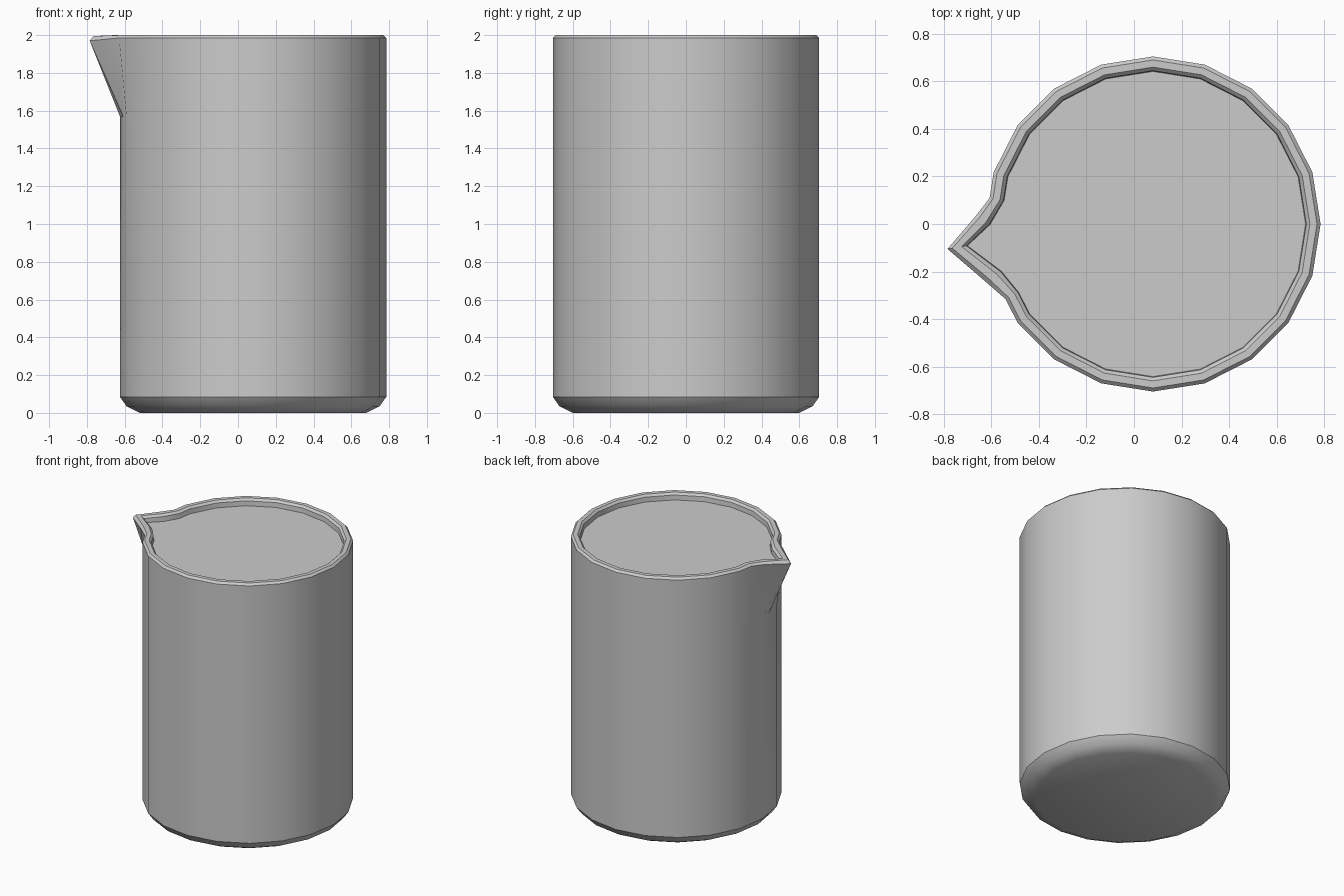
import bpy, bmesh, math
from mathutils import Vector

if "Cube" in bpy.data.objects:
    bpy.data.objects.remove(bpy.data.objects["Cube"])

CX, R, R_IN = 0.08, 0.705, 0.645
# 20-sided outline, with edge midpoints added around the spout
STEPS = sorted(list(range(0, 360, 18)) + [171, 189, 207])
# spout outline points by angle: (outer, inner)
SPOUT = {180: ((-0.665, 0.035), (-0.608, 0.0)),
         189: ((-0.785, -0.105), (-0.705, -0.092)),
         198: ((-0.63, -0.238), (-0.562, -0.2))}


def polygon_point(a, r):
    """Point on the 20-gon; in-between angles land on the flat side."""
    k = r if a % 18 == 0 else r * math.cos(math.radians(9))
    t = math.radians(a)
    return Vector((CX + k * math.cos(t), k * math.sin(t)))


def round_ring(r, z):
    return [(*polygon_point(a, r), z) for a in STEPS]


def rim_ring(t, z, tip_z):
    """Rim outline blended from outer (t=0) to inner (t=1)."""
    out = []
    for a in STEPS:
        if a in SPOUT:
            o, i = (Vector(p) for p in SPOUT[a])
        else:
            o, i = polygon_point(a, R), polygon_point(a, R_IN)
        out.append((*o.lerp(i, t), tip_z if a == 189 else z))
    return out


def build(name, rings, cap_start, cap_end):
    bm = bmesh.new()
    loops = [[bm.verts.new(p) for p in ring] for ring in rings]
    n = len(STEPS)
    for lo, hi in zip(loops, loops[1:]):
        for i in range(n):
            j = (i + 1) % n
            bm.faces.new((lo[i], lo[j], hi[j], hi[i]))
    if cap_start:
        bm.faces.new(loops[0][::-1])
    if cap_end:
        bm.faces.new(loops[-1])
    me = bpy.data.meshes.new(name)
    bm.to_mesh(me)
    bm.free()
    ob = bpy.data.objects.new(name, me)
    bpy.context.collection.objects.link(ob)
    bpy.ops.object.select_all(action='DESELECT')
    ob.select_set(True)
    bpy.context.view_layer.objects.active = ob
    bpy.ops.object.shade_smooth_by_angle(angle=math.radians(32))
    return ob


# Beaker wall: rounded base, straight side, spout and bevelled lip
build("beaker", [
    round_ring(0.60, 0.0), round_ring(0.67, 0.035), round_ring(R, 0.085),
    round_ring(R, 1.57),
    rim_ring(0.0, 1.985, 1.97), rim_ring(0.25, 2.0, 1.995),
    rim_ring(0.75, 2.0, 1.995), rim_ring(1.0, 1.985, 1.98),
    rim_ring(1.05, 1.95, 1.95)], True, False)

# Liquid filling the beaker to just under the lip
build("liquid_surface", [rim_ring(1.05, 1.95, 1.95)], False, True)
